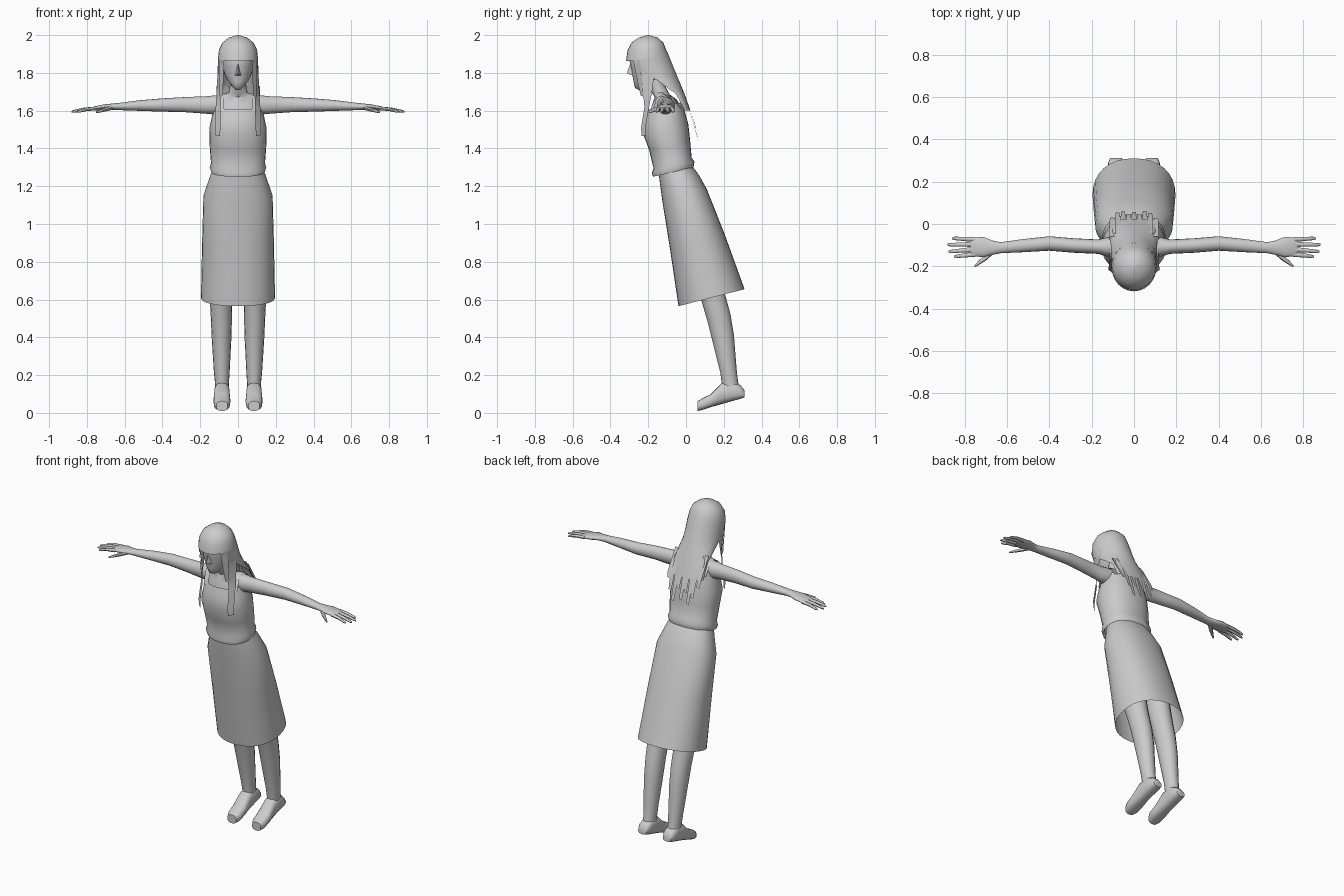
import bpy, bmesh, math
from mathutils import Vector

grey = bpy.data.materials.new("plain grey")
grey.diffuse_color = (0.6, 0.6, 0.6, 1)


def finish(name, bm, mirror=False, angle=50):
    bmesh.ops.recalc_face_normals(bm, faces=bm.faces)
    me = bpy.data.meshes.new(name)
    bm.to_mesh(me)
    bm.free()
    ob = bpy.data.objects.new(name, me)
    bpy.context.collection.objects.link(ob)
    me.materials.append(grey)
    if mirror:
        m = ob.modifiers.new("mirror", 'MIRROR')
        m.use_clip = False
    bpy.ops.object.select_all(action='DESELECT')
    ob.select_set(True)
    bpy.context.view_layer.objects.active = ob
    bpy.ops.object.shade_smooth_by_angle(angle=math.radians(angle))
    return ob


def loft(name, rings, n=20, caps=(True, True), power=1.0, mirror=False, starts=None):
    """Skin ellipses (centre, side axis, front axis); starts opens the front by an angle per ring."""
    bm = bmesh.new()
    rows = []
    for i, (c, u, v) in enumerate(rings):
        a0 = math.radians(starts[i]) if starts else 0
        count = n + 1 if starts else n
        row = []
        for k in range(count):
            a = a0 + (2 * math.pi - 2 * a0) * k / n
            s, t = math.sin(a), math.cos(a)
            s = math.copysign(abs(s) ** power, s)
            t = math.copysign(abs(t) ** power, t)
            row.append(bm.verts.new(Vector(c) + Vector(u) * s + Vector(v) * t))
        rows.append(row)
    for a, b in zip(rows, rows[1:]):
        for k in range(n):
            j = k + 1 if starts else (k + 1) % n
            bm.faces.new((a[k], a[j], b[j], b[k]))
    if not starts:
        for cap, row in zip(caps, (rows[0], rows[-1])):
            if cap:
                bm.faces.new(row)
    return finish(name, bm, mirror)


def body(yf, zf, yb, zb, hw, x=0):
    """Cross-section from its front point, back point and half width."""
    c = (x, (yf + yb) / 2, (zf + zb) / 2)
    return c, (hw, 0, 0), (0, (yf - yb) / 2, (zf - zb) / 2)


def across(x, y, z, ry, rz):
    """Cross-section of a part that runs along x."""
    return (x, y, z), (0, ry, 0), (0, 0, rz)


def sheet(name, rows, mirror=False):
    """Ribbon through pairs of edge points."""
    bm = bmesh.new()
    vs = [[bm.verts.new(p) for p in r] for r in rows]
    for a, b in zip(vs, vs[1:]):
        bm.faces.new((a[0], a[1], b[1], b[0]))
    return finish(name, bm, mirror)


# Skirt, open at the hem
loft("skirt", [
    body(-.145, 1.27, .03, 1.31, .135),
    body(-.14, 1.23, .065, 1.265, .15),
    body(-.125, 1.12, .11, 1.185, .183),
    body(-.085, .87, .205, .945, .19),
    body(-.04, .565, .31, .655, .196)], n=32, caps=(True, False), power=.9)

# Sleeveless top with a gathered hem
loft("top", [
    body(-.16, 1.27, .03, 1.31, .135),
    body(-.175, 1.25, .04, 1.30, .142),
    body(-.18, 1.27, .045, 1.33, .15),
    body(-.172, 1.295, .03, 1.35, .143),
    body(-.195, 1.39, .022, 1.44, .15),
    body(-.228, 1.48, .012, 1.53, .152),
    body(-.218, 1.55, -.005, 1.59, .138),
    body(-.2, 1.605, -.02, 1.645, .125)], n=28, caps=(False, False), power=.9)
sheet("shoulder_strap", [
    [(.075, -.195, 1.59), (.115, -.175, 1.59)],
    [(.075, -.165, 1.665), (.115, -.155, 1.665)],
    [(.075, -.12, 1.692), (.115, -.12, 1.686)],
    [(.075, -.07, 1.675), (.115, -.07, 1.67)],
    [(.075, -.025, 1.62), (.115, -.03, 1.61)]], True)

# Upper body and neck
loft("chest_and_neck", [
    body(-.205, 1.5, 0, 1.54, .13),
    body(-.195, 1.58, -.025, 1.62, .125),
    body(-.178, 1.635, -.05, 1.66, .125),
    body(-.165, 1.672, -.085, 1.685, .10),
    body(-.178, 1.69, -.095, 1.70, .05),
    body(-.195, 1.73, -.115, 1.74, .043),
    body(-.215, 1.8, -.13, 1.8, .043)])

# Head with a tapered jaw
loft("head", [
    body(-.245, 1.708, -.18, 1.74, .022),
    body(-.27, 1.72, -.165, 1.755, .036),
    body(-.277, 1.75, -.14, 1.77, .056),
    body(-.284, 1.79, -.12, 1.80, .073),
    body(-.292, 1.83, -.115, 1.84, .08),
    body(-.3, 1.87, -.115, 1.88, .082),
    body(-.28, 1.93, -.13, 1.93, .07)])
bm = bmesh.new()
nose = [bm.verts.new(p) for p in ((0, -.295, 1.85), (0, -.314, 1.797),
                                  (-.018, -.277, 1.785), (.018, -.277, 1.785))]
for f in ((0, 1, 2), (0, 3, 1), (1, 3, 2)):
    bm.faces.new([nose[i] for i in f])
finish("nose", bm)

# Arms held straight out
loft("arm", [
    across(.08, -.11, 1.635, .045, .045),
    across(.13, -.108, 1.63, .045, .05),
    across(.17, -.107, 1.63, .034, .046),
    across(.28, -.102, 1.632, .034, .04),
    across(.40, -.092, 1.63, .034, .035),
    across(.52, -.102, 1.627, .031, .028),
    across(.63, -.112, 1.622, .026, .019),
    across(.67, -.112, 1.621, .034, .016),
    across(.71, -.109, 1.618, .047, .015),
    across(.76, -.108, 1.612, .045, .011),
    across(.775, -.108, 1.61, .038, .007)], n=16, mirror=True)

# Fingers: base y, tip x, tip y
for name, y0, x1, y1 in (("little_finger", -.073, .86, -.068), ("ring_finger", -.096, .882, -.098),
                         ("middle_finger", -.12, .877, -.13), ("index_finger", -.143, .85, -.153)):
    loft(name, [across(.75, y0, 1.612, .012, .010),
                across((.75 + x1) / 2, (y0 + y1) / 2, 1.607, .010, .009),
                across(x1 - .012, y1, 1.597, .008, .007),
                across(x1, y1, 1.593, .004, .004)], n=8, mirror=True)
loft("thumb", [across(.665, -.125, 1.617, .018, .012),
               across(.70, -.157, 1.607, .016, .011),
               across(.735, -.185, 1.597, .010, .008),
               across(.753, -.199, 1.591, .005, .005)], n=8, mirror=True)

# Legs and feet
loft("leg", [
    body(-.06, .96, .13, 1.01, .075, .09),
    body(.08, .60, .205, .635, .06, .09),
    body(.112, .49, .236, .52, .056, .088),
    body(.14, .38, .254, .41, .052, .087),
    body(.182, .21, .268, .23, .042, .086),
    body(.19, .15, .275, .17, .037, .085),
    body(.2, .09, .285, .12, .036, .085)], n=16, mirror=True)
foot = [(.311, .118, .083, .028), (.29, .145, .075, .037), (.25, .165, .064, .04),
        (.19, .158, .047, .041), (.13, .098, .03, .045), (.085, .076, .015, .043),
        (.06, .062, .01, .03)]
loft("foot", [((.085, y, (t + b) / 2), (w, 0, 0), (0, 0, (t - b) / 2))
              for y, t, b, w in foot], n=16, power=.75, mirror=True)

# Hair crown and fringe
loft("hair_crown", [
    body(-.203, 2.0, -.197, 2.0, .003),
    body(-.25, 1.987, -.15, 1.987, .048),
    body(-.287, 1.962, -.12, 1.96, .082),
    body(-.31, 1.92, -.106, 1.925, .101),
    body(-.318, 1.862, -.09, 1.89, .106)], n=24, caps=(True, False))

# Long hair, open at the face, then falling behind the shoulders
loft("hair_back", [
    body(-.316, 1.864, -.09, 1.89, .106),
    body(-.305, 1.81, -.058, 1.81, .107),
    body(-.24, 1.76, -.037, 1.76, .108),
    body(-.1, 1.69, -.008, 1.69, .112),
    body(-.035, 1.6, .024, 1.6, .115)], n=24, starts=[45, 62, 82, 90, 90])

# Loose strands with uneven ends
ends = (1.56, 1.50, 1.46, 1.52, 1.47, 1.53, 1.455, 1.51, 1.57)
for i, z in enumerate(ends):
    x = -.115 + .0256 * i
    lift = .006 * (i % 2) - .004
    sheet("hair_strand", [
        [(x, -.035 + lift - 2 * (x + .013) ** 2, 1.73), (x + .026, -.035 + lift - 2 * (x + .013) ** 2, 1.73)],
        [(x, .022 + lift, 1.6), (x + .026, .022 + lift, 1.6)],
        [(x + .003, .022 + (1.6 - z) * .3 + lift, z),
         (x + .021, .022 + (1.6 - z) * .3 + lift, z + .006)]])

# Locks framing the face and lying over the chest
sheet("front_lock", [
    [(.076, -.275, 1.865), (.106, -.2, 1.88)],
    [(.085, -.25, 1.80), (.108, -.165, 1.81)],
    [(.088, -.228, 1.70), (.113, -.18, 1.70)],
    [(.09, -.22, 1.62), (.118, -.195, 1.62)],
    [(.093, -.238, 1.51), (.122, -.215, 1.51)],
    [(.096, -.235, 1.465), (.12, -.212, 1.47)]], True)
sheet("short_lock", [
    [(.073, -.28, 1.865), (.1, -.245, 1.865)],
    [(.077, -.262, 1.78), (.1, -.235, 1.78)],
    [(.08, -.24, 1.68), (.098, -.225, 1.675)]], True)
